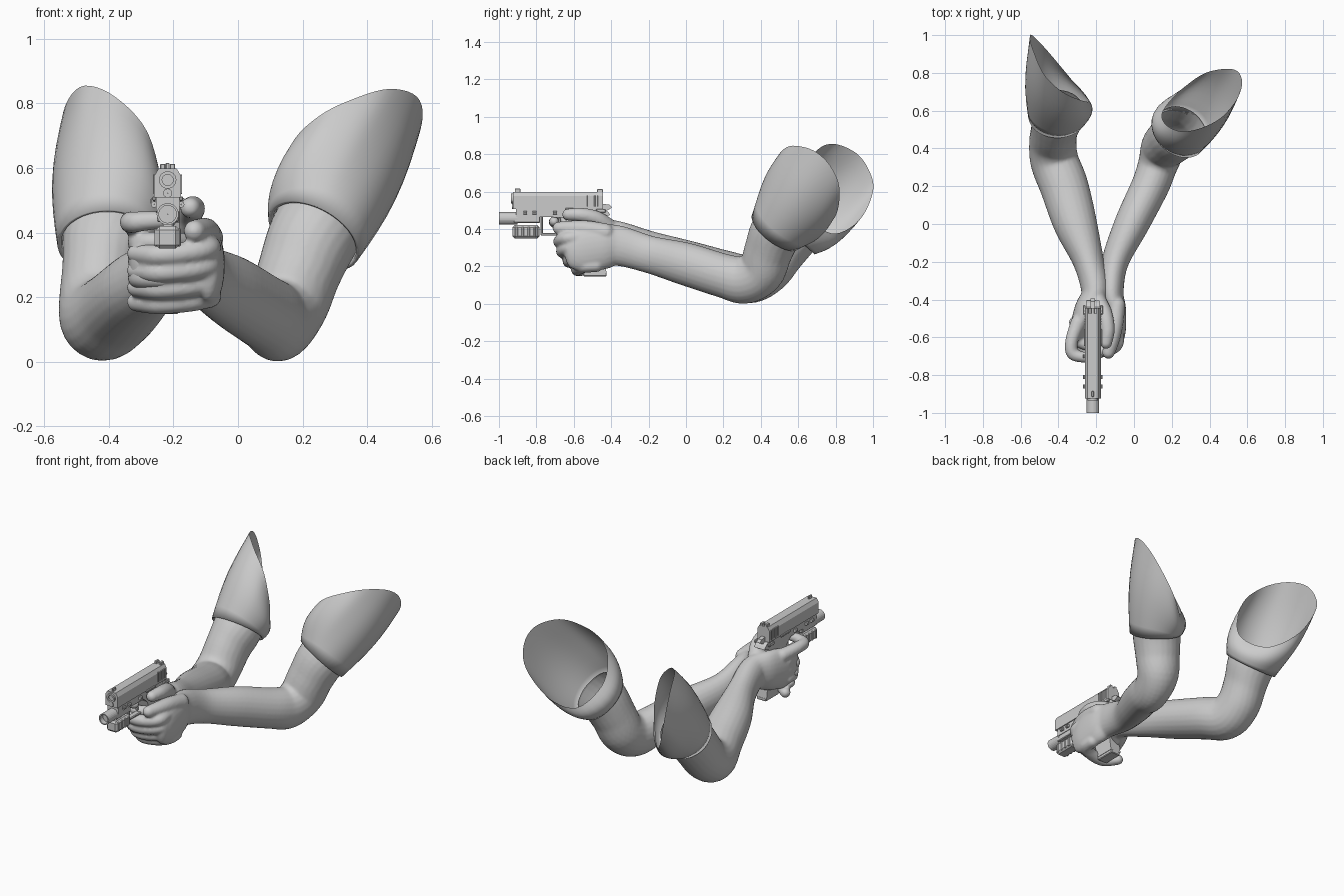
import bpy, bmesh
from math import sin, cos, pi
from mathutils import Vector as V

if "Cube" in bpy.data.objects:
    bpy.data.objects.remove(bpy.data.objects["Cube"])

GX = -0.218  # pistol centre line


def finish(name, bm, smooth=False):
    bmesh.ops.recalc_face_normals(bm, faces=bm.faces)
    me = bpy.data.meshes.new(name)
    bm.to_mesh(me)
    bm.free()
    for p in me.polygons:
        p.use_smooth = smooth
    ob = bpy.data.objects.new(name, me)
    bpy.context.collection.objects.link(ob)
    return ob


def spline(pts, steps, closed=False):
    n, out = len(pts), []
    get = (lambda i: pts[i % n]) if closed else (lambda i: pts[max(0, min(n - 1, i))])
    for i in range(n if closed else n - 1):
        p = [get(i + k) for k in (-1, 0, 1, 2)]
        for s in range(steps):
            t = s / steps
            out.append([0.5 * (2*b + (c-a)*t + (2*a-5*b+4*c-d)*t*t + (3*b-a-3*c+d)*t**3)
                        for a, b, c, d in zip(*p)])
    if not closed:
        out.append(list(pts[-1]))
    return out


def bridge(bm, rings):
    for r0, r1 in zip(rings, rings[1:]):
        n = len(r0)
        for i in range(n):
            bm.faces.new((r0[i], r0[(i+1) % n], r1[(i+1) % n], r1[i]))


def tube(bm, pts, steps=6, seg=24):
    """Closed round-ended tube; points are x, y, z, half width, half height."""
    s = spline(pts, steps)
    c = [V(p[:3]) for p in s]
    rows = []
    for i, p in enumerate(s):
        t = (c[min(i+1, len(s)-1)] - c[max(i-1, 0)]).normalized()
        rows.append((c[i], t, p[3], p[4]))

    def dome(row, sign):
        o, t, a, b = row
        return [(o + t * sign * min(a, b) * sin(k), t, a * cos(k), b * cos(k)) for k in (0.4, 0.8, 1.2, 1.45)]
    rows = dome(rows[0], -1)[::-1] + rows + dome(rows[-1], 1)
    rings = []
    for o, t, a, b in rows:
        side = V((0, 0, 1)).cross(t).normalized()
        up = t.cross(side)
        rings.append([bm.verts.new(o + side * a * cos(2*pi*k/seg) + up * b * sin(2*pi*k/seg)) for k in range(seg)])
    bridge(bm, rings)
    bm.faces.new(rings[0])
    bm.faces.new(rings[-1])


def skin(name, tubes, cut, axis):
    """Fuse arm, palm and fingers into one skin, then open it inside the sleeve."""
    bm = bmesh.new()
    for t in tubes:
        tube(bm, t)
    ob = finish(name, bm)
    m = ob.modifiers.new("fuse", 'REMESH')
    m.mode, m.voxel_size = 'VOXEL', 0.008
    m = ob.modifiers.new("soften", 'SMOOTH')
    m.factor, m.iterations = 0.5, 4
    me = bpy.data.meshes.new_from_object(ob.evaluated_get(bpy.context.evaluated_depsgraph_get()))
    ob.modifiers.clear()
    bm = bmesh.new()
    bm.from_mesh(me)
    # the cut only touches geometry behind the cuff
    bmesh.ops.bisect_plane(bm, geom=bm.verts[:] + bm.edges[:] + bm.faces[:],
                           plane_co=cut, plane_no=axis, clear_outer=True)
    bm.to_mesh(ob.data)
    bm.free()
    for p in ob.data.polygons:
        p.use_smooth = True


def sleeve(name, centre, axis, radius, rim):
    """Short sleeve lofted from a round cuff to a slanted armhole."""
    bm = bmesh.new()
    o, ax = V(centre), V(axis).normalized()
    top = [V(p) for p in spline(rim, 5, True)]
    out = []
    for p in top:
        d = p - o
        out.append((d - ax * d.dot(ax)).normalized())
    rings = [[bm.verts.new(o + ax * 0.05 + d * (radius - 0.016)) for d in out],
             [bm.verts.new(o + ax * 0.004 + d * (radius - 0.012)) for d in out]]
    for k in range(9):
        t = k / 8
        rings.append([bm.verts.new((o + d * radius).lerp(p, t) + d * 0.025 * sin(pi * t)) for d, p in zip(out, top)])
    bridge(bm, rings)
    finish(name, bm, True)


def box(name, c, size, bevel=0.004):
    bm = bmesh.new()
    bmesh.ops.create_cube(bm, size=1)
    for v in bm.verts:
        v.co = V([c[i] + v.co[i] * size[i] for i in range(3)])
    bmesh.ops.bevel(bm, geom=bm.edges[:], offset=bevel, segments=1, affect='EDGES')
    return finish(name, bm)


def prism(name, pts, lo, hi, along='x'):
    bm = bmesh.new()
    place = (lambda p, h: (h, p[0], p[1])) if along == 'x' else (lambda p, h: (p[0], h, p[1]))
    rings = [[bm.verts.new(place(p, h)) for p in pts] for h in (lo, hi)]
    bridge(bm, rings)
    bm.faces.new(rings[0])
    bm.faces.new(rings[1])
    return finish(name, bm)


def pipe(name, z, y0, y1, r, hole=0.0, x=GX, seg=24):
    bm = bmesh.new()
    prof = [(y1, 0.001), (y1, r), (y0, r)] + ([(y0, hole), (y0 + 0.03, hole), (y0 + 0.03, 0.001)] if hole else [(y0, 0.001)])
    bridge(bm, [[bm.verts.new((x + q * cos(2*pi*k/seg), y, z + q * sin(2*pi*k/seg))) for k in range(seg)] for y, q in prof])
    return finish(name, bm)


# support arm with wrapped fingers and thumb
support = [[(-.095, -.61, .285, .042, .10), (-.09, -.55, .29, .048, .12), (-.10, -.45, .305, .058, .122),
            (-.12, -.36, .31, .065, .108), (-.10, -.2, .265, .072, .10), (-.012, 0, .212, .092, .115),
            (.085, .2, .15, .10, .118), (.125, .31, .128, .105, .128), (.155, .40, .175, .12, .128),
            (.19, .44, .28, .13, .13), (.235, .485, .39, .14, .14), (.29, .555, .48, .135, .135)],
           [(-.09, -.43, .38, .045, .05), (-.10, -.53, .40, .043, .045), (-.115, -.61, .405, .04, .04),
            (-.135, -.68, .405, .034, .034)]]
for z, fy in ((.345, -.705), (.292, -.69), (.24, -.655), (.195, -.61)):
    support.append([(-.088, fy + .13, z + .01, .036, .036), (-.095, fy + .065, z + .005, .036, .035),
                    (-.16, fy + .035, z - .008, .035, .034), (-.25, fy + .035, z - .015, .034, .033),
                    (-.315, fy + .09, z - .01, .030, .030)])
skin("support_arm", support, (.25, .505, .42), (.42, .55, .72))

# grip arm with trigger finger, thumb and fingers under the support hand
grip_arm = [[(-.295, -.61, .31, .042, .09), (-.29, -.55, .32, .048, .12), (-.255, -.45, .335, .06, .12),
             (-.205, -.36, .335, .075, .105), (-.24, -.2, .285, .082, .105), (-.31, 0, .225, .115, .115),
             (-.37, .2, .165, .128, .122), (-.42, .33, .132, .128, .13), (-.43, .43, .18, .125, .13),
             (-.42, .505, .28, .125, .135), (-.405, .575, .37, .14, .14), (-.40, .65, .455, .135, .135)],
            [(-.295, -.52, .41, .04, .04), (-.33, -.62, .43, .034, .034), (-.325, -.685, .432, .033, .033),
             (-.27, -.705, .437, .029, .029), (-.215, -.705, .44, .026, .026)],
            [(-.19, -.42, .41, .05, .05), (-.155, -.48, .455, .042, .042), (-.14, -.56, .475, .038, .038),
             (-.148, -.63, .477, .032, .032)]]
for z in (.37, .315, .26):
    grip_arm.append([(-.305, -.55, z, .036, .034), (-.30, -.61, z, .034, .033),
                     (-.23, -.64, z, .032, .032), (-.17, -.59, z, .03, .03)])
skin("grip_arm", grip_arm, (-.395, .60, .40), (0, .66, .75))

# sleeves
sleeve("support_sleeve", (.235, .48, .39), (.42, .55, .72), .155,
       [(.165, .53, .67), (.25, .49, .76), (.36, .51, .815), (.47, .57, .845), (.555, .68, .82),
        (.57, .77, .74), (.52, .82, .62), (.38, .80, .47), (.25, .71, .41), (.155, .60, .53)])
sleeve("grip_sleeve", (-.405, .572, .367), (0, .66, .75), .155,
       [(-.475, .79, .855), (-.53, .91, .805), (-.55, .98, .71), (-.54, 1.0, .60), (-.47, .93, .45),
        (-.36, .80, .375), (-.27, .69, .43), (-.237, .65, .53), (-.28, .655, .71), (-.38, .70, .82)])

# slide, muzzle and sights
prism("slide", [(GX - .042, .508), (GX + .042, .508), (GX + .042, .575), (GX + .028, .598),
                (GX - .028, .598), (GX - .042, .575)], -.925, -.445, 'y')
pipe("muzzle", .563, -.935, -.90, .027, .017)
pipe("guide_rod", .522, -.93, -.90, .014)
box("front_sight", (GX, -.90, .603), (.012, .03, .025), .002)
for s in (-1, 1):
    box("rear_sight", (GX + s * .015, -.46, .603), (.016, .03, .02), .002)
    for i in range(6):
        box("slide_serration", (GX + s * .042, -.46 - i * .014, .55), (.006, .006, .06), .001)
    box("slide_stop", (GX + s * .042, -.60, .505), (.012, .09, .014), .003)
    box("safety_lever", (GX + s * .046, -.455, .497), (.014, .05, .02), .003)
    for y in (-.86, -.81, -.70):
        pipe("frame_pin", .487, y - .01, y + .01, .01, 0, GX + s * .042, 10)

# frame with raked grip, hammer and magazine base
prism("frame_and_grip", [(-.91, .508), (-.91, .465), (-.66, .462), (-.625, .43), (-.545, .165), (-.425, .165),
                         (-.46, .40), (-.455, .455), (-.405, .475), (-.415, .49), (-.44, .508)], GX - .036, GX + .036)
box("magazine_base", (GX, -.487, .158), (.066, .125, .022))
prism("hammer", [(-.45, .50), (-.45, .535), (-.41, .53), (-.395, .515), (-.41, .505), (-.43, .495)], GX - .012, GX + .012)

# trigger guard and trigger
for n, c, s in (("guard_front", (GX, -.772, .42), (.035, .014, .10)), ("guard_bottom", (GX, -.70, .372), (.035, .155, .014)),
                ("trigger", (GX, -.675, .425), (.018, .014, .07))):
    box(n, c, s)

# under-barrel light
box("light_mount", (GX, -.85, .45), (.066, .14, .035))
box("light_body", (GX, -.855, .385), (.074, .145, .07), .012)
for i in range(4):
    box("light_rib", (GX, -.905 + i * .032, .385), (.082, .012, .056), .003)
pipe("light_head", .457, -1.0, -.90, .034, .027)
